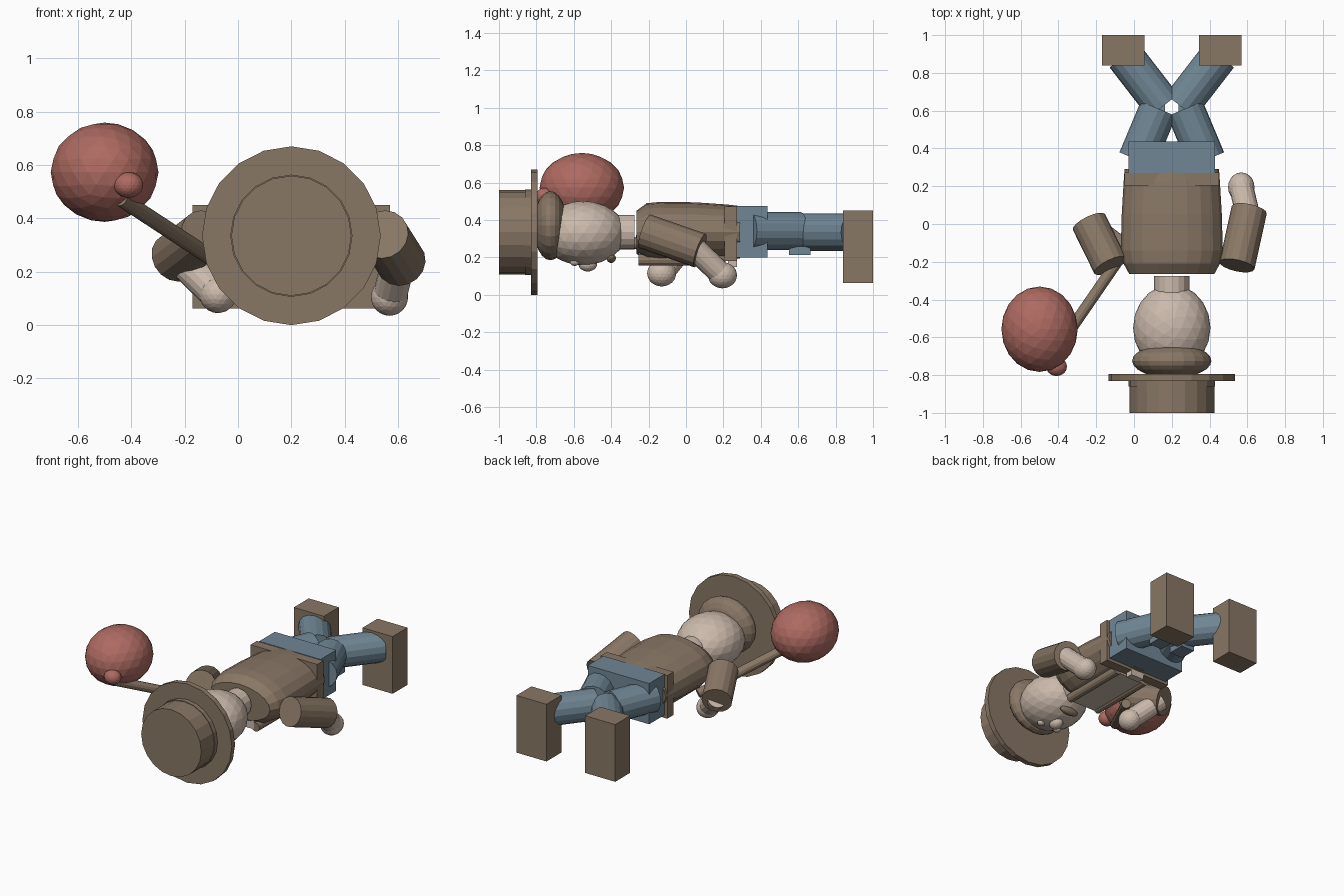
import bpy, bmesh, math
from mathutils import Vector, Matrix

cube = bpy.data.objects.get("Cube")
if cube:
    bpy.data.objects.remove(cube, do_unlink=True)

CX, CZ = 0.2, 0.335  # body axis


def material(name, colour):
    m = bpy.data.materials.new(name)
    m.use_nodes = True
    rgba = (*colour, 1)
    m.diffuse_color = rgba
    m.node_tree.nodes["Principled BSDF"].inputs["Base Color"].default_value = rgba
    return m


brown = material("brown", (0.25, 0.185, 0.13))
skin = material("pale skin", (0.60, 0.49, 0.41))
blue = material("denim blue", (0.16, 0.24, 0.30))
red = material("balloon red", (0.42, 0.145, 0.12))


def finish(bm, name, mat):
    bmesh.ops.recalc_face_normals(bm, faces=bm.faces)
    me = bpy.data.meshes.new(name)
    bm.to_mesh(me)
    bm.free()
    me.materials.append(mat)
    ob = bpy.data.objects.new(name, me)
    bpy.context.collection.objects.link(ob)
    return ob


def box(name, mat, lo, hi):
    lo, hi = Vector(lo), Vector(hi)
    bm = bmesh.new()
    bmesh.ops.create_cube(bm, size=1)
    bmesh.ops.scale(bm, vec=hi - lo, verts=bm.verts)
    bmesh.ops.translate(bm, vec=(lo + hi) / 2, verts=bm.verts)
    return finish(bm, name, mat)


def rod(name, mat, a, b, r, sides=16):
    a, b = Vector(a), Vector(b)
    bm = bmesh.new()
    turn = (b - a).to_track_quat('Z', 'Y').to_matrix().to_4x4()
    bmesh.ops.create_cone(bm, cap_ends=True, segments=sides, radius1=r, radius2=r,
                          depth=(b - a).length,
                          matrix=Matrix.Translation((a + b) / 2) @ turn)
    return finish(bm, name, mat)


def ball(name, mat, centre, radii, ico=True):
    bm = bmesh.new()
    if ico:
        bmesh.ops.create_icosphere(bm, subdivisions=3, radius=1)
    else:
        bmesh.ops.create_uvsphere(bm, u_segments=20, v_segments=12, radius=1)
        bmesh.ops.rotate(bm, matrix=Matrix.Rotation(math.pi / 2, 3, 'X'), verts=bm.verts)
    bmesh.ops.scale(bm, vec=radii, verts=bm.verts)
    bmesh.ops.translate(bm, vec=centre, verts=bm.verts)
    return finish(bm, name, mat)


def loft(name, mat, rings, sides=20):
    """Elliptical rings (y, x radius, z radius) joined along the body axis."""
    bm = bmesh.new()
    loops = []
    for y, rx, rz in rings:
        angles = [math.tau * i / sides for i in range(sides)]
        loops.append([bm.verts.new((CX + rx * math.cos(t), y, CZ + rz * math.sin(t)))
                      for t in angles])
    for p, q in zip(loops, loops[1:]):
        for i in range(sides):
            j = (i + 1) % sides
            bm.faces.new((p[i], p[j], q[j], q[i]))
    bm.faces.new(loops[0])
    bm.faces.new(loops[-1])
    return finish(bm, name, mat)


# hat
rod("hat_crown", brown, (CX, -1, CZ), (CX, -0.82, CZ), 0.225, 20)
rod("hat_band", brown, (CX, -0.86, CZ), (CX, -0.82, CZ), 0.229, 20)
rod("hat_brim", brown, (CX, -0.83, CZ), (CX, -0.795, CZ), 0.335, 20)

# head
ball("hair", brown, (CX, -0.725, 0.37), (0.21, 0.09, 0.185), ico=False)
ball("head", skin, (CX, -0.55, 0.33), (0.205, 0.23, 0.172))
ball("nose", skin, (CX, -0.525, 0.165), (0.04, 0.05, 0.04))
ball("mouth", brown, (CX, -0.40, 0.196), (0.07, 0.025, 0.025))
for side, s in (("right", -1), ("left", 1)):
    ball(side + "_eye", skin, (CX + s * 0.065, -0.595, 0.175), (0.025, 0.025, 0.02))
rod("neck", skin, (CX, -0.40, CZ), (CX, -0.275, CZ), 0.093)

# torso and clothes
loft("jacket", brown, [(-0.265, 0.225, 0.115), (-0.21, 0.255, 0.155), (-0.14, 0.27, 0.162),
                       (0.05, 0.265, 0.16), (0.22, 0.255, 0.148), (0.29, 0.25, 0.14)])
box("jacket_hem", brown, (-0.05, 0.205, 0.18), (0.45, 0.272, 0.472))
box("shirt", skin, (0.10, -0.255, 0.168), (0.30, 0.21, 0.28))
box("belt_buckle", skin, (0.15, 0.225, 0.148), (0.25, 0.272, 0.19))
box("hips", blue, (-0.03, 0.27, 0.20), (0.43, 0.437, 0.476))

# legs, lapels and feet, mirrored about the body axis
for side, s in (("right", -1), ("left", 1)):
    def at(dx, y, z=CZ, s=s):
        return (CX + s * dx, y, z)
    rod(side + "_lapel", brown, at(0.11, -0.255, 0.186), at(0.11, 0.21, 0.186), 0.03, 12)
    rod(side + "_thigh", blue, at(0.183, 0.34, 0.342), at(0.07, 0.61, 0.342), 0.102)
    rod(side + "_shin", blue, at(0.25, 0.89), at(0.045, 0.625), 0.1)
    box(side + "_knee_patch", blue, at(0.085 - s * 0.05, 0.55, 0.214),
        at(0.085 + s * 0.05, 0.665, 0.26))
    inner, outer = sorted((CX + s * 0.145, CX + s * 0.37))
    box(side + "_foot", brown, (inner, 0.84, 0.063), (outer, 1, 0.45))

# arms
arms = {
    "left": ((0.545, -0.22, 0.34), (0.61, 0.075, 0.237), (0.568, 0.195, 0.105)),
    "right": ((-0.125, -0.22, 0.34), (-0.238, 0.01, 0.253), (-0.075, -0.13, 0.115)),
}
for side, (shoulder, elbow, hand) in arms.items():
    rod(side + "_sleeve", brown, shoulder, elbow, 0.095)
    start = Vector(elbow).lerp(Vector(shoulder), 0.1)
    rod(side + "_forearm", skin, start, hand, 0.064)
    ball(side + "_hand", skin, hand, (0.07, 0.078, 0.07))

# balloon on its stick
rod("balloon_stick", brown, (-0.44, -0.71, 0.475), (-0.02, -0.1, 0.2), 0.03, 12)
ball("balloon", red, (-0.5, -0.557, 0.573), (0.202, 0.226, 0.186))
ball("balloon_knot", red, (-0.41, -0.755, 0.525), (0.055, 0.05, 0.048))
